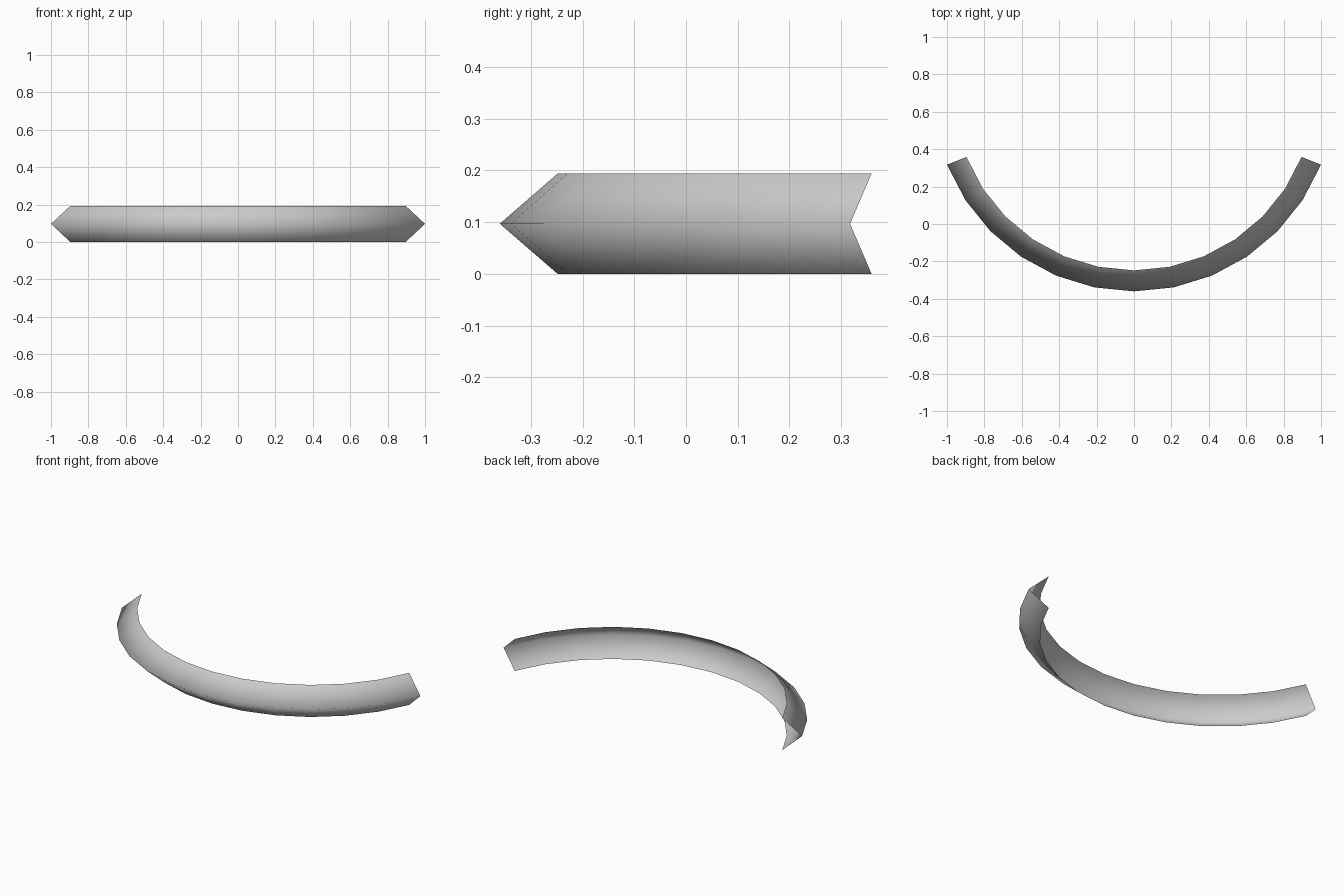
import bpy, bmesh, math

if "Cube" in bpy.data.objects:
    bpy.data.objects.remove(bpy.data.objects["Cube"])

# Curved V-section strip: (inset from ridge radius, height)
profile = [(0.112, 0.0), (0.0, 0.097), (0.112, 0.194)]
R = 1.077
CENTRE_Y = R - 0.36
END = math.asin(1 / R)
SEGMENTS = 12

bm = bmesh.new()
rings = []
for i in range(SEGMENTS + 1):
    a = -END + 2 * END * i / SEGMENTS
    rings.append([bm.verts.new(((R - d) * math.sin(a),
                                CENTRE_Y - (R - d) * math.cos(a), z))
                  for d, z in profile])

# Skin neighbouring sections, normals facing outward
for a, b in zip(rings, rings[1:]):
    for j in range(len(profile) - 1):
        f = bm.faces.new((a[j], b[j], b[j + 1], a[j + 1]))
        f.smooth = True

mesh = bpy.data.meshes.new("curved_strip")
bm.to_mesh(mesh)
bm.free()
strip = bpy.data.objects.new("curved_strip", mesh)
bpy.context.collection.objects.link(strip)
